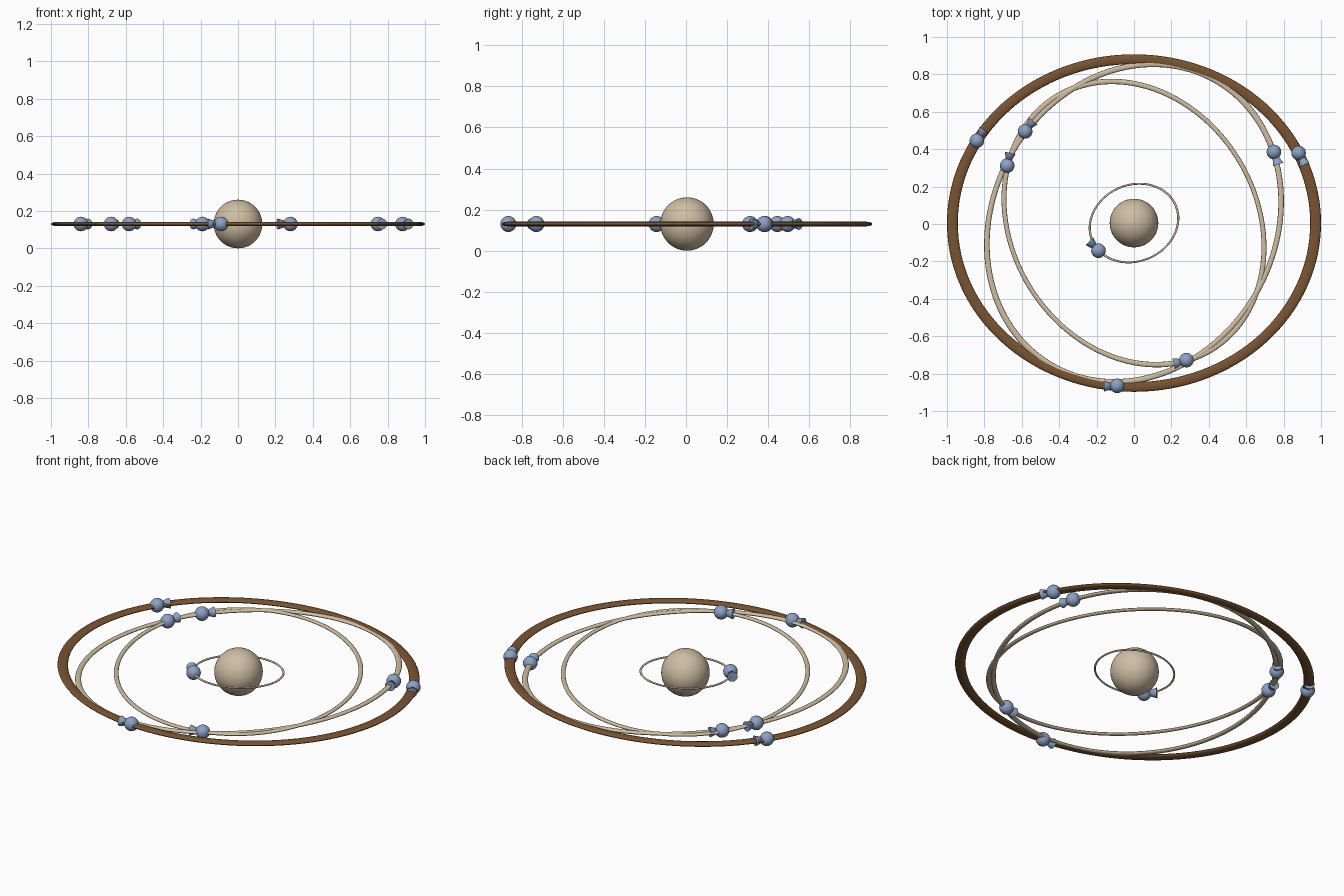
import bpy
import math
from mathutils import Vector, Matrix

if "Cube" in bpy.data.objects:
    bpy.data.objects.remove(bpy.data.objects["Cube"])

Z = 0.13     # height of the orbit plane
CY = 0.005   # shared centre of all orbits


def material(name, rgb):
    m = bpy.data.materials.new(name)
    m.diffuse_color = (*rgb, 1)
    m.use_nodes = True
    m.node_tree.nodes["Principled BSDF"].inputs["Base Color"].default_value = m.diffuse_color
    return m


TAN = material("tan", (0.62, 0.51, 0.37))
BROWN = material("brown", (0.19, 0.088, 0.033))
BLUE = material("grey_blue", (0.27, 0.36, 0.56))


def finish(name, mat):
    ob = bpy.context.object
    ob.name = name
    ob.data.materials.append(mat)
    bpy.ops.object.shade_smooth_by_angle(angle=math.radians(40))
    return ob


def ball(name, loc, r, mat, seg=32):
    bpy.ops.mesh.primitive_uv_sphere_add(segments=seg, ring_count=seg // 2,
                                         radius=r, location=loc)
    return finish(name, mat)


def orbit_ring(name, a, b, angle, width, height, mat):
    """Flattened elliptical torus: half axes a and b, tube half sizes."""
    bpy.ops.mesh.primitive_torus_add(major_radius=a, minor_radius=width,
                                     major_segments=128, minor_segments=12,
                                     location=(0, CY, Z),
                                     rotation=(0, 0, math.radians(angle)))
    bpy.context.object.scale = (1, b / a, height / width)
    return finish(name, mat)


def marker(name, a, b, angle, x, y):
    """Small ball riding the orbit, with a flared cone trailing clockwise."""
    rot = Matrix.Rotation(math.radians(angle), 3, 'Z')
    p = rot.inverted() @ Vector((x, y - CY, 0))
    t = math.atan2(p.y / b, p.x / a)
    tangent = (rot @ Vector((a * math.sin(t), -b * math.cos(t), 0))).normalized()
    pos = Vector((x, y, Z))
    ball(name + "_ball", pos, 0.039, BLUE, 24)
    # cone with its wide base away from the ball, its tip hidden inside it
    tip, base = -0.02, 0.07
    bpy.ops.mesh.primitive_cone_add(vertices=16, radius1=0.029, radius2=0,
                                    depth=base - tip,
                                    location=pos + tangent * (tip + base) / 2)
    bpy.context.object.rotation_euler = (-tangent).to_track_quat('Z', 'Y').to_euler()
    finish(name + "_cone", BLUE)


# central globe
ball("central_globe", (0, CY, Z), 0.13, TAN, 48)

# orbits: name, half axes, turn, tube half width and height, colour, marker spots
orbits = [
    ("outer_orbit", 0.971, 0.876, 0, 0.029, 0.011, BROWN,
     [(-0.84, 0.445), (0.88, 0.38)]),
    ("middle_orbit", 0.880, 0.753, 60, 0.0165, 0.009, TAN,
     [(-0.582, 0.495), (0.748, 0.385), (-0.09, -0.865)]),
    ("inner_orbit", 0.793, 0.654, 121.7, 0.015, 0.008, TAN,
     [(-0.678, 0.312), (0.28, -0.728)]),
    ("smallest_orbit", 0.242, 0.204, 23, 0.006, 0.005, TAN,
     [(-0.19, -0.143)]),
]
for name, a, b, angle, w, h, mat, spots in orbits:
    orbit_ring(name, a, b, angle, w, h, mat)
    for i, (x, y) in enumerate(spots, 1):
        marker(f"{name}_marker_{i}", a, b, angle, x, y)
